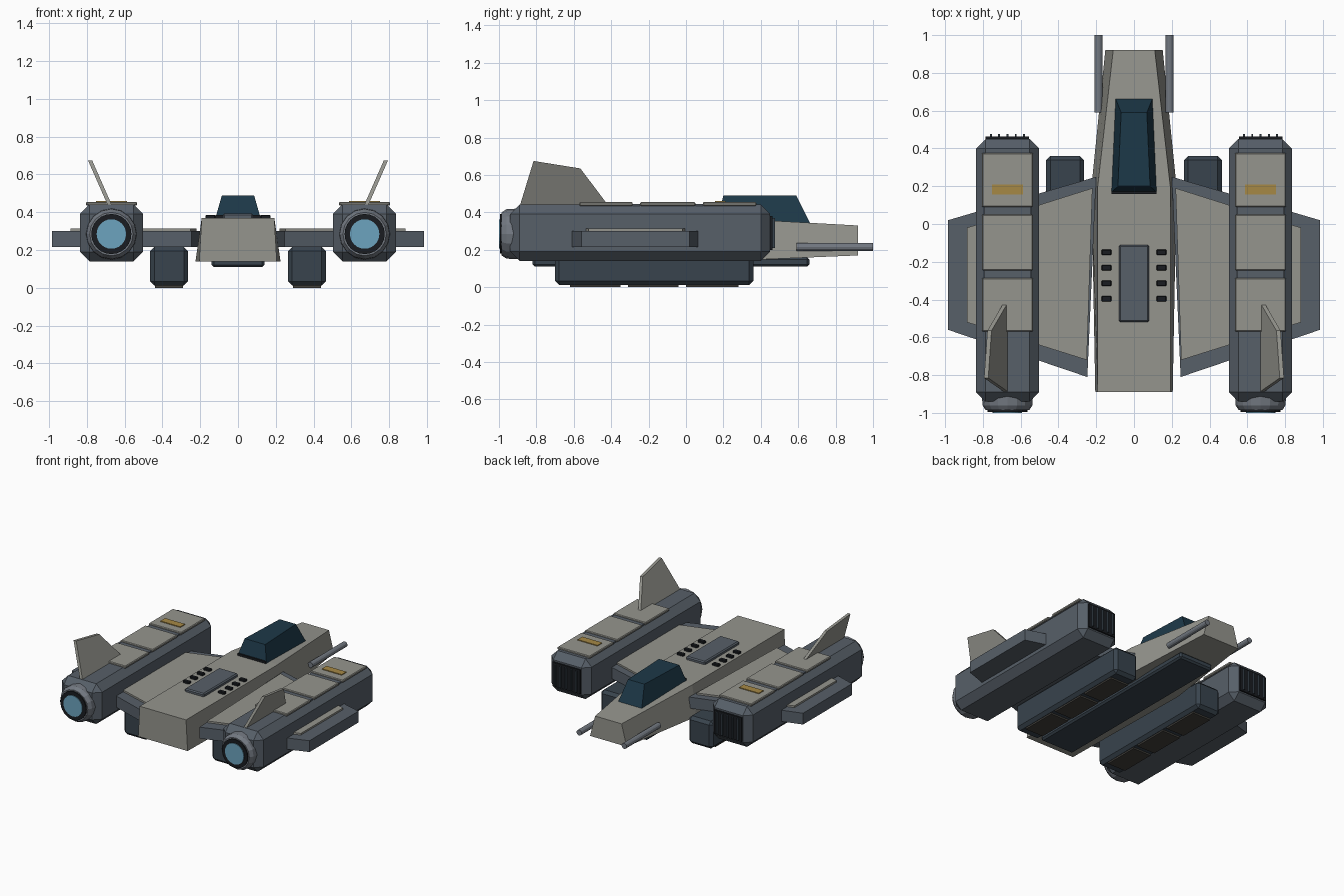
import bpy, bmesh, math
from mathutils import Matrix, Vector

if "Cube" in bpy.data.objects:
    bpy.data.objects.remove(bpy.data.objects["Cube"])


def material(name, r, g, b):
    m = bpy.data.materials.new(name)
    m.diffuse_color = (r, g, b, 1)
    m.use_nodes = True
    m.node_tree.nodes["Principled BSDF"].inputs["Base Color"].default_value = m.diffuse_color
    return m


HULL = material("hull_grey", 0.30, 0.30, 0.27)
STEEL = material("steel_blue", 0.095, 0.115, 0.14)
POD = material("pod_blue", 0.04, 0.057, 0.075)
DARK = material("dark", 0.01, 0.012, 0.015)
GLASS = material("canopy_glass", 0.012, 0.04, 0.065)
GLOW = material("engine_glow", 0.15, 0.37, 0.52)
GOLD = material("gold_mark", 0.38, 0.25, 0.06)
METAL = material("gun_metal", 0.17, 0.19, 0.22)
BROWN = material("belly_plate", 0.055, 0.052, 0.045)


def finish(name, bm, mat):
    bmesh.ops.recalc_face_normals(bm, faces=bm.faces)
    me = bpy.data.meshes.new(name)
    bm.to_mesh(me)
    bm.free()
    me.materials.append(mat)
    ob = bpy.data.objects.new(name, me)
    bpy.context.collection.objects.link(ob)
    return ob


def box(name, x, y, z, mat, bevel=0.0):
    """Box from (min, max) ranges, optionally chamfered."""
    bm = bmesh.new()
    bmesh.ops.create_cube(bm, size=1)
    for v in bm.verts:
        v.co = [r[0] + (c + 0.5) * (r[1] - r[0]) for c, r in zip(v.co, (x, y, z))]
    if bevel:
        bmesh.ops.bevel(bm, geom=bm.edges[:], offset=bevel, segments=1,
                        affect='EDGES', profile=0.5)
    return finish(name, bm, mat)


def loft(name, rings, mat):
    """Skin a row of matching closed sections and cap both ends."""
    bm = bmesh.new()
    rows = [[bm.verts.new(p) for p in ring] for ring in rings]
    n = len(rows[0])
    for a, b in zip(rows, rows[1:]):
        for i in range(n):
            bm.faces.new((a[i], a[(i + 1) % n], b[(i + 1) % n], b[i]))
    bm.faces.new(rows[0])
    bm.faces.new(rows[-1])
    return finish(name, bm, mat)


def slab(name, outline, z0, z1, mat):
    return loft(name, [[(x, y, z) for x, y in outline] for z in (z0, z1)], mat)


def trapezoid(y, bottom, top, z0, z1):
    return [(-bottom, y, z0), (bottom, y, z0), (top, y, z1), (-top, y, z1)]


def turned(name, cx, cz, profile, mat, sides=16):
    """Round part along y from (y, radius) pairs."""
    rings = [[(cx + r * math.cos(2 * math.pi * i / sides), y,
               cz + r * math.sin(2 * math.pi * i / sides)) for i in range(sides)]
             for y, r in profile]
    return loft(name, rings, mat)


# Fuselage, keel and dorsal plate
loft("fuselage", [trapezoid(-0.89, 0.205, 0.192, 0.14, 0.37),
                  trapezoid(0.20, 0.225, 0.192, 0.14, 0.37),
                  trapezoid(0.92, 0.152, 0.11, 0.17, 0.33)], HULL)
box("keel", (-0.14, 0.14), (-0.82, 0.66), (0.11, 0.16), POD, 0.012)
box("dorsal_plate", (-0.08, 0.08), (-0.52, -0.11), (0.36, 0.393), STEEL, 0.008)

# Canopy: base outline lofted to a smaller roof, with thin frame rails
loft("canopy", [[(-0.122, 0.165, 0.36), (0.122, 0.165, 0.36),
                 (0.098, 0.665, 0.34), (-0.098, 0.665, 0.34)],
                [(-0.085, 0.20, 0.49), (0.085, 0.20, 0.49),
                 (0.068, 0.59, 0.49), (-0.068, 0.59, 0.49)]], GLASS)
box("canopy_rear_sill", (-0.118, 0.118), (0.16, 0.172), (0.36, 0.385), DARK)

for s, side in ((-1, "left"), (1, "right")):
    def part(name):
        return side + "_" + name

    def span(a, b):
        return tuple(sorted((s * a, s * b)))

    def mirrored(pts):
        return [(s * x, y) for x, y in pts]

    CX, CZ = 0.67, 0.285

    # Wing running through the nacelle to the tip, with a raised panel
    slab(part("wing"), mirrored([(0.20, 0.25), (0.985, 0.02), (0.985, -0.56), (0.247, -0.81)]),
         0.215, 0.30, STEEL)
    slab(part("wing_panel"), mirrored([(0.22, 0.19), (0.885, -0.02), (0.885, -0.52), (0.25, -0.72)]),
         0.295, 0.313, HULL)

    # Engine nacelle with chamfered edges
    box(part("nacelle"), span(0.503, 0.836), (-0.94, 0.45), (0.14, 0.442), STEEL, 0.05)
    for i, (a, b) in enumerate(((0.09, 0.376), (-0.245, 0.05), (-0.57, -0.285))):
        box(part("nacelle_panel_%d" % i), span(0.535, 0.805), (a, b), (0.435, 0.455), HULL, 0.005)
    for i, y in enumerate((0.07, -0.265)):
        box(part("panel_gap_%d" % i), span(0.545, 0.795), (y - 0.02, y + 0.02), (0.435, 0.445), STEEL)
    box(part("gold_mark"), span(0.587, 0.752), (0.155, 0.21), (0.45, 0.461), GOLD)

    # Intake grille
    box(part("intake"), span(CX - 0.115, CX + 0.115), (0.43, 0.462), (0.20, 0.38), DARK)
    for i in range(5):
        x = CX - 0.088 + 0.044 * i
        box(part("intake_slat_%d" % i), span(x - 0.005, x + 0.005), (0.45, 0.476), (0.21, 0.37), POD)

    # Exhaust nozzle
    turned(part("nozzle"), s * CX, CZ, [(-0.87, 0.125), (-0.91, 0.135), (-0.96, 0.132), (-0.986, 0.115)], METAL)
    turned(part("nozzle_ring"), s * CX, CZ, [(-0.95, 0.106), (-0.995, 0.106)], DARK, 24)
    turned(part("nozzle_glow"), s * CX, CZ, [(-0.96, 0.078), (-1.0, 0.078)], GLOW, 24)

    # Tail fin leaning outward
    fin = [(-0.89, 0.43), (-0.815, 0.675), (-0.565, 0.635), (-0.41, 0.43)]
    loft(part("fin"), [[(s * (0.675 + (z - 0.43) * 0.44 + t), y, z) for y, z in fin]
                       for t in (-0.011, 0.011)], HULL)

    # Underslung pod with belly plates
    box(part("pod"), span(0.265, 0.465), (-0.70, 0.36), (0.012, 0.217), POD, 0.022)
    for i, (a, b) in enumerate(((-0.62, -0.35), (-0.31, -0.04), (0.0, 0.28))):
        box(part("pod_plate_%d" % i), span(0.29, 0.44), (a, b), (0.0, 0.02), BROWN)

    # Nose cannon and deck vents
    turned(part("cannon"), s * 0.187, 0.215, [(0.59, 0.021), (1.0, 0.021)], METAL, 12)
    for i in range(4):
        y = -0.15 - 0.082 * i
        box(part("deck_vent_%d" % i), span(0.12, 0.172), (y - 0.015, y + 0.015), (0.36, 0.386), DARK, 0.004)
